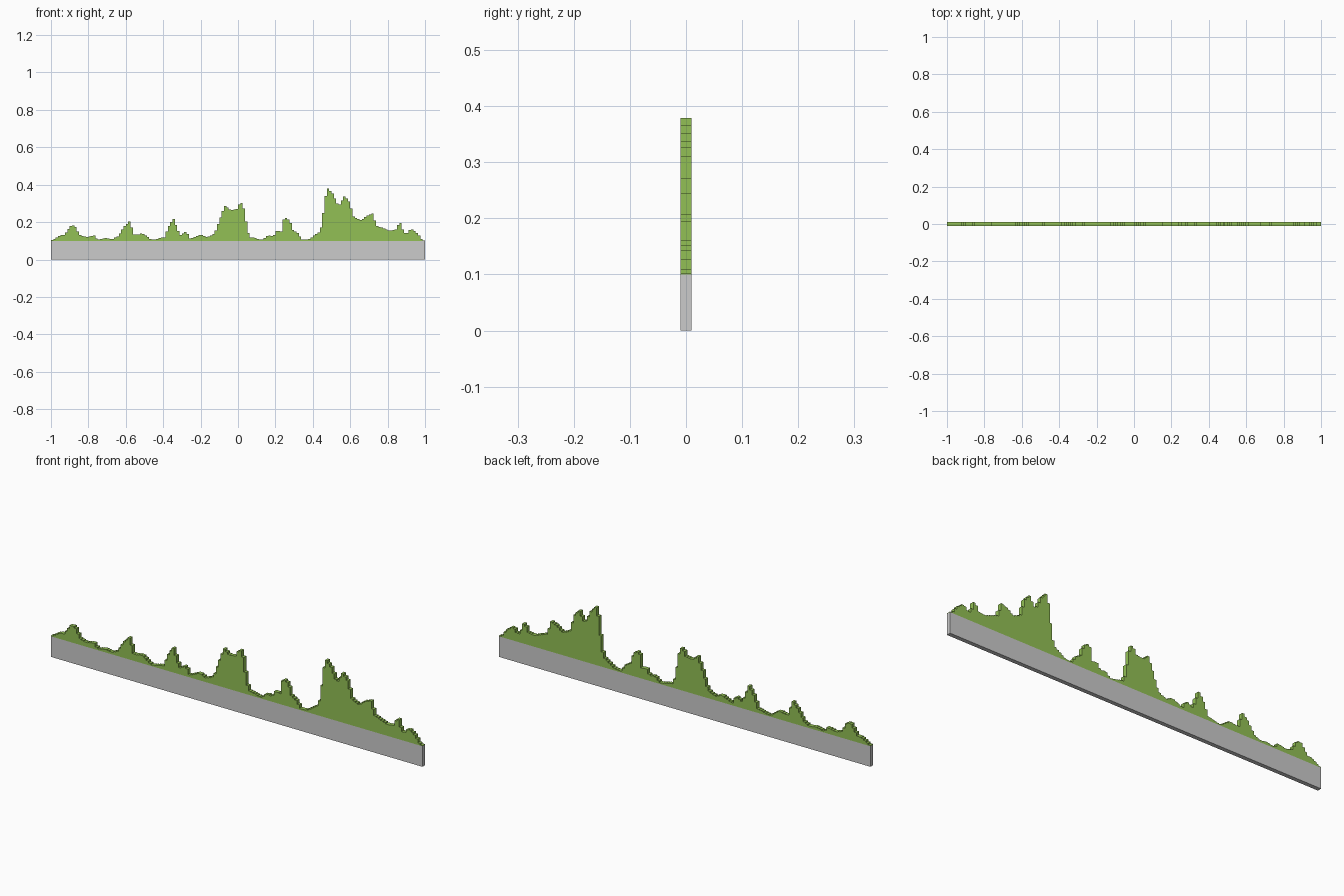
import bpy, bmesh

if "Cube" in bpy.data.objects:
    bpy.data.objects.remove(bpy.data.objects["Cube"])

HALF_Y = 0.01
BASE_TOP = 0.10
COLUMNS = 160

# Key points (x, top height) of the stepped profile
KEYS = [(-1, .10), (-.95, .13), (-.93, .13), (-.89, .185), (-.87, .175), (-.845, .13),
        (-.81, .12), (-.77, .13), (-.75, .105), (-.71, .115), (-.67, .11), (-.64, .125),
        (-.61, .175), (-.58, .205), (-.555, .13), (-.51, .14), (-.46, .105), (-.39, .12),
        (-.375, .17), (-.345, .22), (-.31, .13), (-.275, .15), (-.255, .11), (-.2, .135),
        (-.17, .12), (-.135, .13), (-.115, .16), (-.1, .21), (-.07, .288), (-.04, .264),
        (-.005, .27), (.015, .312), (.035, .265), (.05, .16), (.065, .12), (.135, .105),
        (.16, .13), (.19, .125), (.21, .16), (.23, .145), (.247, .23), (.278, .208),
        (.29, .16), (.32, .14), (.345, .105), (.38, .11), (.44, .15), (.455, .24),
        (.475, .385), (.505, .355), (.53, .3), (.545, .295), (.57, .34), (.595, .31),
        (.62, .225), (.66, .21), (.69, .235), (.72, .245), (.74, .18), (.77, .17),
        (.81, .155), (.845, .16), (.865, .205), (.885, .15), (.9, .135), (.925, .165),
        (.96, .14), (.985, .105), (1, .102)]


def height(x):
    for (x0, z0), (x1, z1) in zip(KEYS, KEYS[1:]):
        if x <= x1:
            return round(z0 + (z1 - z0) * (x - x0) / (x1 - x0), 3)
    return KEYS[-1][1]


def extrude_profile(name, points, color=None):
    bm = bmesh.new()
    face = bm.faces.new([bm.verts.new((x, -HALF_Y, z)) for x, z in points])
    out = bmesh.ops.extrude_face_region(bm, geom=[face])["geom"]
    verts = [g for g in out if isinstance(g, bmesh.types.BMVert)]
    bmesh.ops.translate(bm, verts=verts, vec=(0, 2 * HALF_Y, 0))
    bmesh.ops.recalc_face_normals(bm, faces=bm.faces)
    me = bpy.data.meshes.new(name)
    bm.to_mesh(me)
    bm.free()
    if color:
        mat = bpy.data.materials.new(name + "_green")
        mat.diffuse_color = color
        mat.use_nodes = True
        mat.node_tree.nodes["Principled BSDF"].inputs["Base Color"].default_value = mat.diffuse_color
        me.materials.append(mat)
    bpy.context.collection.objects.link(bpy.data.objects.new(name, me))


# Flat grey base strip
extrude_profile("base_strip", [(-1, 0), (1, 0), (1, BASE_TOP), (-1, BASE_TOP)])

# Green stepped bars standing on the strip
w = 2 / COLUMNS
outline = [(1, BASE_TOP), (-1, BASE_TOP)]
for i in range(COLUMNS):
    x = -1 + i * w
    z = max(height(x + w / 2), BASE_TOP + .002)
    if outline[-1][1] != z or i == 0:
        outline += [(x, outline[-1][1])] if i else []
        outline.append((x, z))
outline.append((1, outline[-1][1]))
extrude_profile("elevation_bars", outline, (0.29, 0.53, 0.09, 1))
